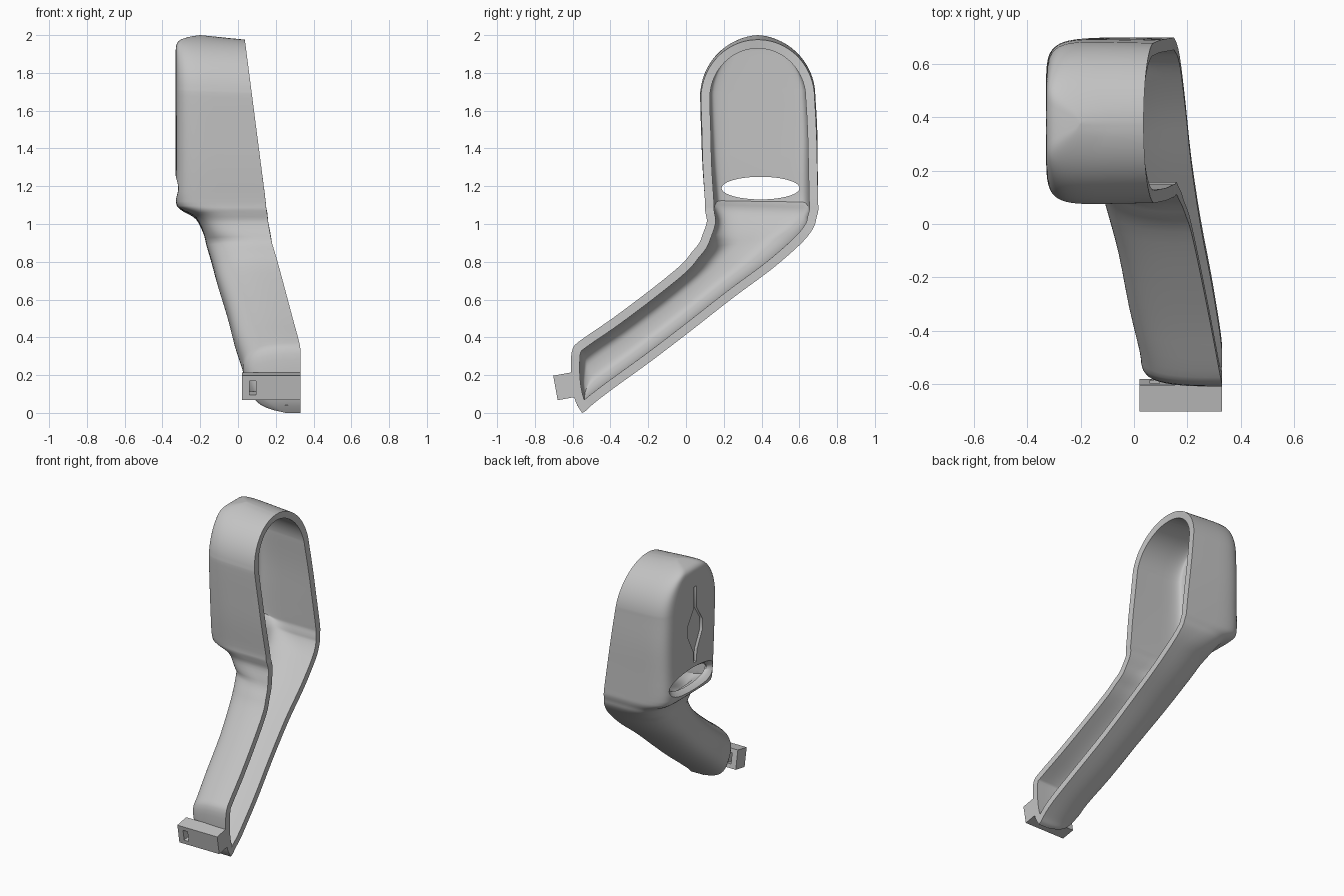
import bpy, bmesh, math
from mathutils import Vector

if "Cube" in bpy.data.objects:
    bpy.data.objects.remove(bpy.data.objects["Cube"])

grey = bpy.data.materials.new("plain_grey")
grey.use_nodes = True
colour = (0.55, 0.55, 0.55, 1)
grey.diffuse_color = colour
grey.node_tree.nodes["Principled BSDF"].inputs["Base Color"].default_value = colour


def make_object(name, bm):
    mesh = bpy.data.meshes.new(name)
    bm.to_mesh(mesh)
    bm.free()
    mesh.materials.append(grey)
    obj = bpy.data.objects.new(name, mesh)
    bpy.context.collection.objects.link(obj)
    return obj


def apply_modifier(obj, kind, **settings):
    mod = obj.modifiers.new(kind.lower(), kind)
    for key, value in settings.items():
        setattr(mod, key, value)
    bpy.ops.object.select_all(action='DESELECT')
    bpy.context.view_layer.objects.active = obj
    obj.select_set(True)
    bpy.ops.object.modifier_apply(modifier=mod.name)


def cut(obj, cutter):
    cutter.hide_render = True
    apply_modifier(obj, 'BOOLEAN', operation='DIFFERENCE', solver='EXACT', object=cutter)
    bpy.data.objects.remove(cutter)


def loft(name, rings):
    """Closed solid through a list of equal-length point rings."""
    bm = bmesh.new()
    rows = [[bm.verts.new(p) for p in ring] for ring in rings]
    count = len(rows[0])
    for a, b in zip(rows, rows[1:]):
        for j in range(count):
            k = (j + 1) % count
            bm.faces.new((a[j], a[k], b[k], b[j]))
    bm.faces.new(rows[0])
    bm.faces.new(rows[-1])
    bmesh.ops.recalc_face_normals(bm, faces=bm.faces)
    return make_object(name, bm)


def box(name, centre, size, tilt):
    bm = bmesh.new()
    bmesh.ops.create_cube(bm, size=1)
    bmesh.ops.scale(bm, vec=size, verts=bm.verts)
    obj = make_object(name, bm)
    obj.location = centre
    obj.rotation_euler.x = tilt
    bpy.context.view_layer.update()
    return obj


def smooth_path(keys, steps):
    """Catmull-Rom resampling of a list of value tuples."""
    out = []
    for i in range(len(keys) - 1):
        p0, p1 = keys[max(i - 1, 0)], keys[i]
        p2, p3 = keys[i + 1], keys[min(i + 2, len(keys) - 1)]
        for s in range(steps):
            t = s / steps
            out.append([b + t / 2 * (c - a + t * (2 * a - 5 * b + 4 * c - d
                        + t * (3 * (b - c) + d - a)))
                        for a, b, c, d in zip(p0, p1, p2, p3)])
    return out + [list(keys[-1])]


# Shell stations: front edge y z, rear edge y z, back x, rim x
def rim_x(z):
    return 0.04 + (1.97 - z) * 0.125


stations = []
for k in range(13):
    a = math.pi / 2 * (1 - k / 12)
    w, z = 0.31 * math.cos(a), 1.68 + 0.32 * math.sin(a)
    if k == 0:
        w = 0
    stations.append((0.38 - w, z, 0.38 + w, z, -0.33 + 0.13 * math.sin(a) ** 20, rim_x(z)))
for z, y in ((1.5, 0.075), (1.3, 0.085), (1.12, 0.1)):
    stations.append((y, z, 0.7, z, -0.33, rim_x(z)))
stations += [
    (0.10, 1.08, 0.70, 1.07, -0.30, 0.15),
    (0.105, 1.05, 0.69, 1.03, -0.235, 0.155),
    (0.11, 1.01, 0.68, 0.99, -0.205, 0.16),
    (0.09, 0.95, 0.64, 0.93, -0.18, 0.17),
    (0.07, 0.90, 0.57, 0.86, -0.165, 0.18),
    (0.03, 0.85, 0.44, 0.75, -0.14, 0.195),
    (-0.03, 0.78, 0.25, 0.61, -0.11, 0.215),
    (-0.19, 0.65, 0.02, 0.43, -0.06, 0.25),
    (-0.39, 0.50, -0.19, 0.27, -0.02, 0.29),
    (-0.55, 0.39, -0.37, 0.14, 0.02, 0.32),
    (-0.60, 0.34, -0.45, 0.08, 0.03, 0.33),
    (-0.61, 0.25, -0.50, 0.04, 0.06, 0.33),
    (-0.605, 0.15, -0.525, 0.015, 0.10, 0.33),
    (-0.585, 0.06, -0.54, 0.005, 0.17, 0.33),
    (-0.55, 0, -0.55, 0, 0.25, 0.33),
]


def section(station, count=32):
    """U-shaped half superellipse, squarer in the head than in the arm."""
    y0, z0, y1, z1, back, rim = station
    mid, half = Vector(((y0 + y1) / 2, (z0 + z1) / 2)), Vector(((y1 - y0) / 2, (z1 - z0) / 2))
    blend = min(max((mid.y - 0.9) / 0.2, 0), 1)
    power = 2 / (2.8 + 4.2 * blend)
    points = []
    for j in range(count + 1):
        a = math.pi * j / count
        c = math.cos(a) if j * 2 != count else 0
        u = math.copysign(abs(c) ** power, c)
        s = math.sin(a) ** power if 0 < j < count else 0
        p = mid - half * u
        # the head narrows slightly towards its rim
        draft = 0.03 * (1 - s) * min(max((p.y - 1.1) / 0.4, 0), 1)
        p += (Vector((0.38, 1.2)) - p) * draft
        points.append((rim + (back - rim) * s, p.x, p.y))
    return points


bm = bmesh.new()
grid = [[bm.verts.new(p) for p in section(st)] for st in smooth_path(stations, 3)]
for a, b in zip(grid, grid[1:]):
    for j in range(len(a) - 1):
        bm.faces.new((a[j], a[j + 1], b[j + 1], b[j]))
bmesh.ops.remove_doubles(bm, verts=bm.verts, dist=0.0002)
shell = make_object("hollow_shell", bm)
apply_modifier(shell, 'SOLIDIFY', thickness=0.047, offset=-1)

# Flared oval opening through the lower back of the head
rings = []
for x, ry, rz in ((-0.42, 0.36, 0.12), (-0.335, 0.285, 0.085), (-0.31, 0.23, 0.066),
                  (-0.29, 0.207, 0.06), (-0.2, 0.205, 0.06)):
    rings.append([(x, 0.395 + ry * math.cos(math.tau * i / 48),
                   1.19 + rz * math.sin(math.tau * i / 48)) for i in range(48)])
cut(shell, loft("opening_cutter", rings))

# Shallow keyhole-like recess above the opening
half = [(0.015, 1.83), (0.015, 1.68), (0.08, 1.58), (0.08, 1.5), (0.02, 1.38), (0.015, 1.3)]
outline = half + [(-w, z) for w, z in reversed(half)]
cut(shell, loft("recess_cutter", [[(x, 0.37 + w, z) for w, z in outline] for x in (-0.4, -0.31)]))

# Clip block with a slot at the foot of the arm
tilt = 0.18
clip = box("end_clip", (0.175, -0.642, 0.141), (0.31, 0.1, 0.132), tilt)
cut(clip, box("slot_cutter", (0.078, -0.642, 0.141), (0.035, 0.3, 0.075), tilt))

for obj, angle in ((shell, 35), (clip, 20)):
    bpy.ops.object.select_all(action='DESELECT')
    bpy.context.view_layer.objects.active = obj
    obj.select_set(True)
    bpy.ops.object.shade_smooth_by_angle(angle=math.radians(angle))
